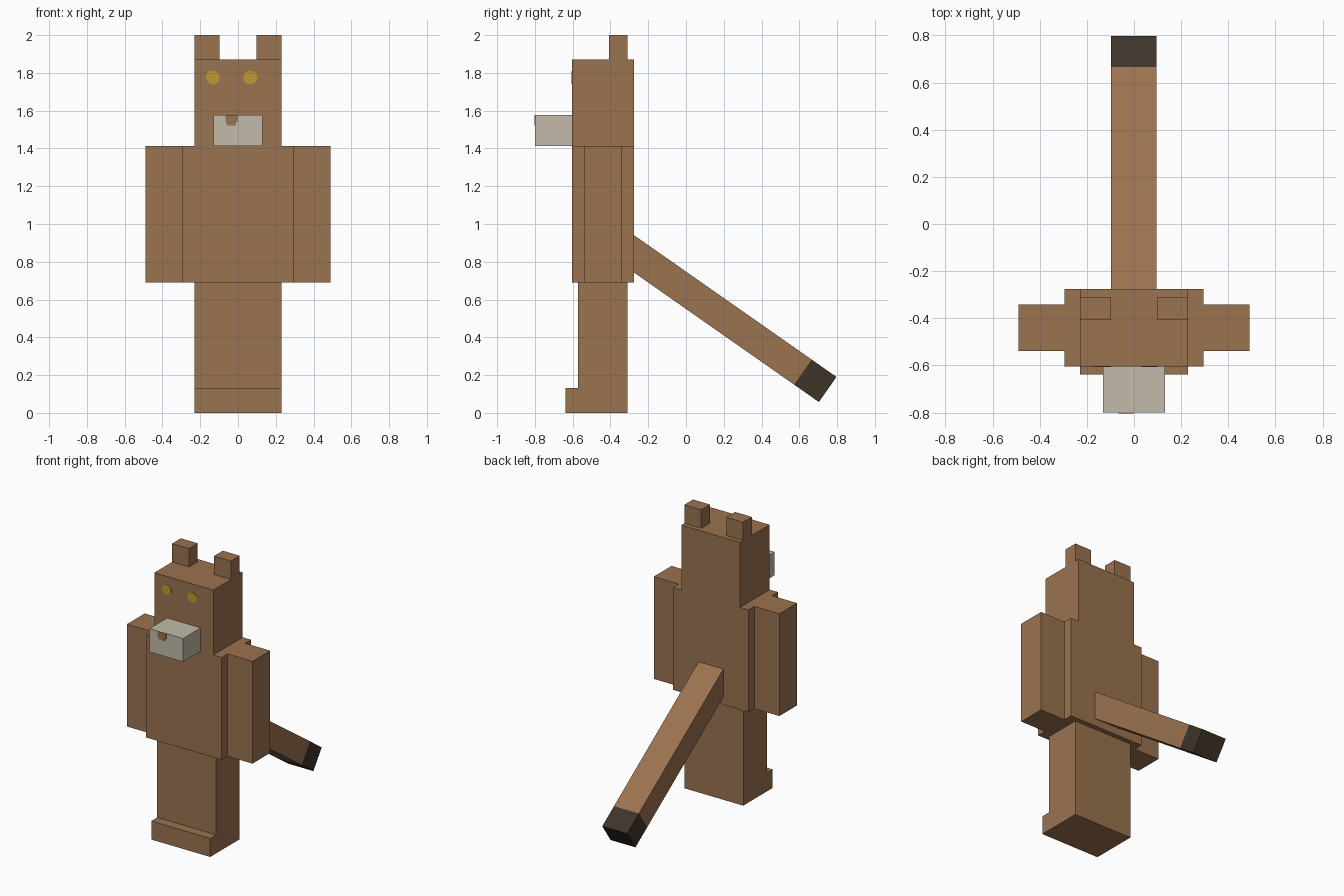
import bpy, bmesh
from math import radians, sin, cos, pi
from mathutils import Matrix, Vector

cube = bpy.data.objects.get("Cube")
if cube:
    bpy.data.objects.remove(cube, do_unlink=True)


def linear(c):
    c /= 255
    return c / 12.92 if c <= 0.04045 else ((c + 0.055) / 1.055) ** 2.4


def material(name, *rgb):
    colour = (*[linear(c) for c in rgb], 1)
    m = bpy.data.materials.new(name)
    m.use_nodes = True
    m.diffuse_color = colour
    bsdf = m.node_tree.nodes["Principled BSDF"]
    bsdf.inputs["Base Color"].default_value = colour
    bsdf.inputs["Roughness"].default_value = 0.9
    return m


brown = material("brown fur", 155, 115, 80)
pale = material("pale muzzle", 195, 187, 170)
amber = material("amber eye", 192, 151, 52)
dark = material("dark tail tip", 62, 52, 41)


def finish(name, bm, mat):
    bmesh.ops.recalc_face_normals(bm, faces=bm.faces)
    mesh = bpy.data.meshes.new(name)
    bm.to_mesh(mesh)
    bm.free()
    mesh.materials.append(mat)
    obj = bpy.data.objects.new(name, mesh)
    bpy.context.collection.objects.link(obj)
    return obj


def box(name, x, y, z, mat, turn=None):
    """Box spanning the given ranges, optionally moved by a matrix."""
    bm = bmesh.new()
    bmesh.ops.create_cube(bm, size=1)
    for v in bm.verts:
        v.co = Vector([lo + (c + 0.5) * (hi - lo)
                       for c, (lo, hi) in zip(v.co, (x, y, z))])
    if turn:
        bm.transform(turn)
    return finish(name, bm, mat)


def prism(name, points, place, push, mat):
    """Outline of 2D points placed in space and extruded along push."""
    bm = bmesh.new()
    face = bm.faces.new([bm.verts.new(place(a, b)) for a, b in points])
    new = bmesh.ops.extrude_face_region(bm, geom=[face])["geom"]
    verts = [g for g in new if isinstance(g, bmesh.types.BMVert)]
    bmesh.ops.translate(bm, vec=push, verts=verts)
    return finish(name, bm, mat)


FRONT, BACK = -0.604, -0.276
SNOUT = -0.80
HIP, SHOULDER, CROWN = 0.69, 1.412, 1.87

# Torso and head
box("torso", (-0.295, 0.295), (FRONT, BACK), (HIP, SHOULDER), brown)
box("head", (-0.23, 0.23), (FRONT, BACK), (SHOULDER, CROWN), brown)

# Arms and ears, one per side
for side, s in (("left", 1), ("right", -1)):
    box(side + "_arm", sorted((s * 0.295, s * 0.49)), (-0.538, -0.341),
        (HIP, SHOULDER), brown)
    box(side + "_ear", sorted((s * 0.098, s * 0.23)), (-0.407, -0.309),
        (CROWN, 2.0), brown)

# Joined legs with the toes stepping forward
leg_outline = [(-0.31, 0), (-0.638, 0), (-0.638, 0.131), (-0.572, 0.131),
               (-0.572, HIP), (-0.31, HIP)]
prism("legs_and_feet", leg_outline, lambda y, z: (-0.23, y, z),
      (0.46, 0, 0), brown)

# Muzzle and the small painted nose
box("muzzle", (-0.131, 0.131), (SNOUT, FRONT), (SHOULDER, 1.577), pale)
nose_outline = [(-0.066, 1.577), (-0.066, 1.54), (-0.055, 1.522),
                (-0.01, 1.522), (-0.01, 1.54), (0, 1.54), (0, 1.577)]
prism("nose", nose_outline, lambda x, z: (x, SNOUT - 0.003, z),
      (0, 0.003, 0), brown)

# Eight-sided painted eyes, set slightly towards the right
for side, cx in (("left", 0.065), ("right", -0.133)):
    ring = [(cx + 0.038 * cos(a), 1.776 + 0.038 * sin(a))
            for a in ((i + 0.5) * pi / 4 for i in range(8))]
    prism(side + "_eye", ring, lambda x, z: (x, FRONT - 0.003, z),
          (0, 0.003, 0), amber)

# Sloping tail, measured back from its end, with a dark tip
slope = Matrix.Translation((0, 0.75, 0.124)) @ Matrix.Rotation(radians(-35), 4, "X")
WIDE, THICK = (-0.098, 0.096), (-0.081, 0.081)
box("tail", WIDE, (-1.31, -0.16), THICK, brown, slope)
box("tail_tip", WIDE, (-0.16, 0), THICK, dark, slope)
